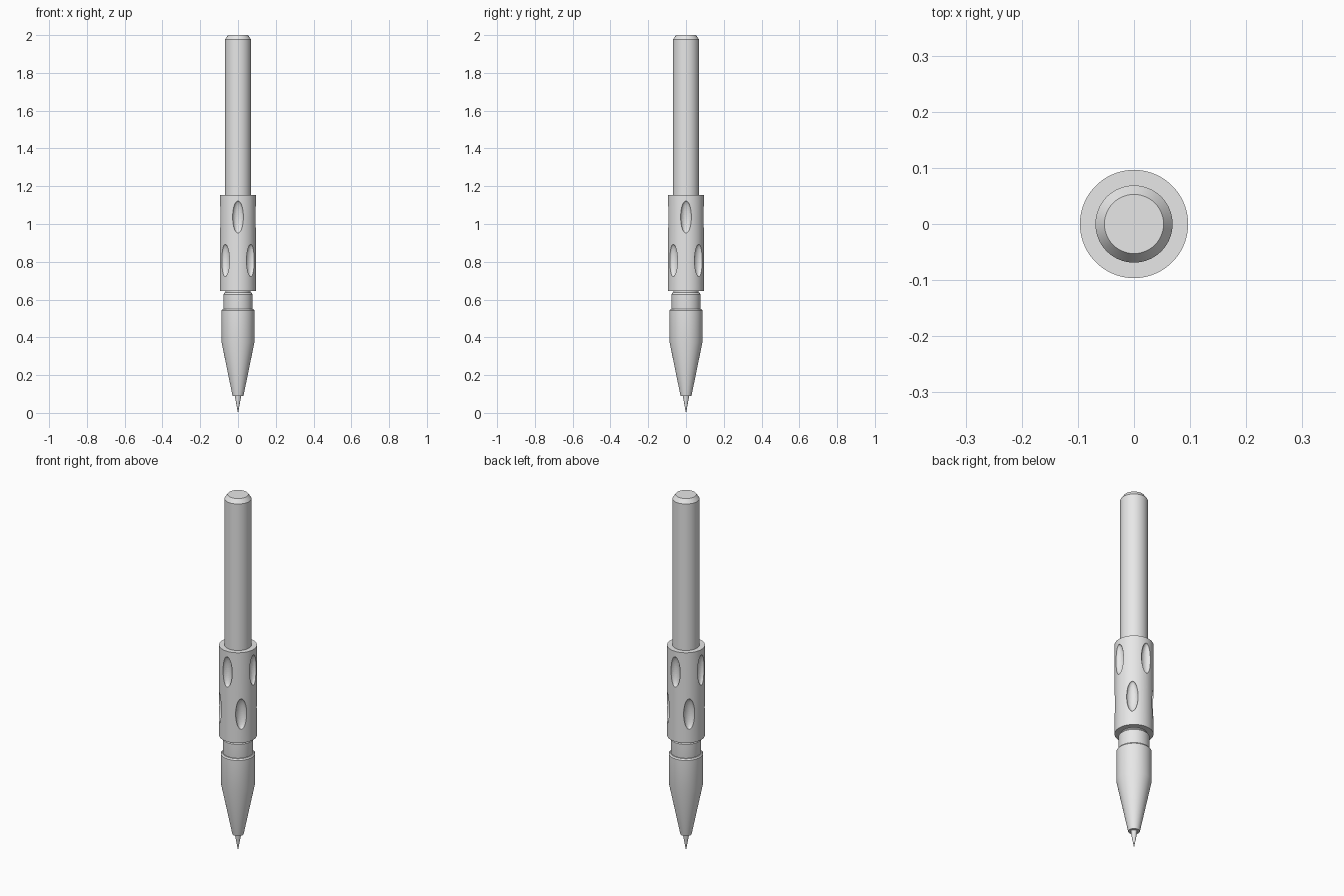
import bpy
import bmesh
import math
from mathutils import Matrix, Vector

cube = bpy.data.objects.get("Cube")
if cube:
    bpy.data.objects.remove(cube, do_unlink=True)

SEGMENTS = 96

metal = bpy.data.materials.new("light_grey_metal")
metal.use_nodes = True
metal.diffuse_color = (0.8, 0.8, 0.8, 1)
metal.node_tree.nodes["Principled BSDF"].inputs["Base Color"].default_value = (0.8, 0.8, 0.8, 1)


def add_object(name, bm):
    mesh = bpy.data.meshes.new(name)
    bm.to_mesh(mesh)
    bm.free()
    obj = bpy.data.objects.new(name, mesh)
    bpy.context.collection.objects.link(obj)
    mesh.materials.append(metal)
    return obj


def smooth(obj):
    bpy.ops.object.select_all(action="DESELECT")
    obj.select_set(True)
    bpy.context.view_layer.objects.active = obj
    bpy.ops.object.shade_smooth_by_angle(angle=math.radians(25))


def lathe(name, profile):
    """Turn (radius, height) points, listed from bottom to top, into a closed solid."""
    bm = bmesh.new()
    points = [(0, profile[0][1])] + profile + [(0, profile[-1][1])]
    verts = [bm.verts.new((r, 0, z)) for r, z in points]
    edges = [bm.edges.new(pair) for pair in zip(verts, verts[1:])]
    bmesh.ops.spin(bm, geom=verts + edges, cent=(0, 0, 0), axis=(0, 0, 1),
                   angle=math.tau, steps=SEGMENTS, use_merge=True)
    bmesh.ops.remove_doubles(bm, verts=bm.verts, dist=0.00005)
    bmesh.ops.recalc_face_normals(bm, faces=bm.faces)
    obj = add_object(name, bm)
    smooth(obj)
    return obj


# Turned parts
lathe("needle_tip", [(0.0005, 0), (0.016, 0.085), (0.016, 0.1)])
lathe("tapered_nose", [(0.029, 0.09), (0.0875, 0.377), (0.0875, 0.543), (0.082, 0.55)])
lathe("collar", [(0.075, 0.54), (0.077, 0.56), (0.077, 0.628), (0.07, 0.637)])
lathe("neck", [(0.066, 0.62), (0.066, 0.66)])
lathe("barrel", [(0.0688, 1.14), (0.0688, 1.977), (0.0527, 2)])
sleeve = lathe("grip_sleeve", [(0.0964, 0.645), (0.0964, 1.153)])

# Two staggered rings of oval dimples cut into the sleeve
bm = bmesh.new()
for height, offset in ((1.037, 0), (0.807, math.pi / 4)):
    for i in range(4):
        turn = Matrix.Rotation(offset + i * math.pi / 2, 4, "Z")
        place = Matrix.Translation(Vector((0.0964, 0, height)))
        oval = Matrix.Diagonal((0.024, 0.029, 0.085, 1))
        bmesh.ops.create_uvsphere(bm, u_segments=32, v_segments=24, radius=1,
                                  matrix=turn @ place @ oval)
cutter = add_object("dimple_cutter", bm)
cutter.hide_render = True

cut = sleeve.modifiers.new("dimples", "BOOLEAN")
cut.operation = "DIFFERENCE"
cut.solver = "EXACT"
cut.object = cutter
bpy.context.view_layer.objects.active = sleeve
bpy.ops.object.modifier_apply(modifier=cut.name)
bpy.data.objects.remove(cutter, do_unlink=True)
smooth(sleeve)
